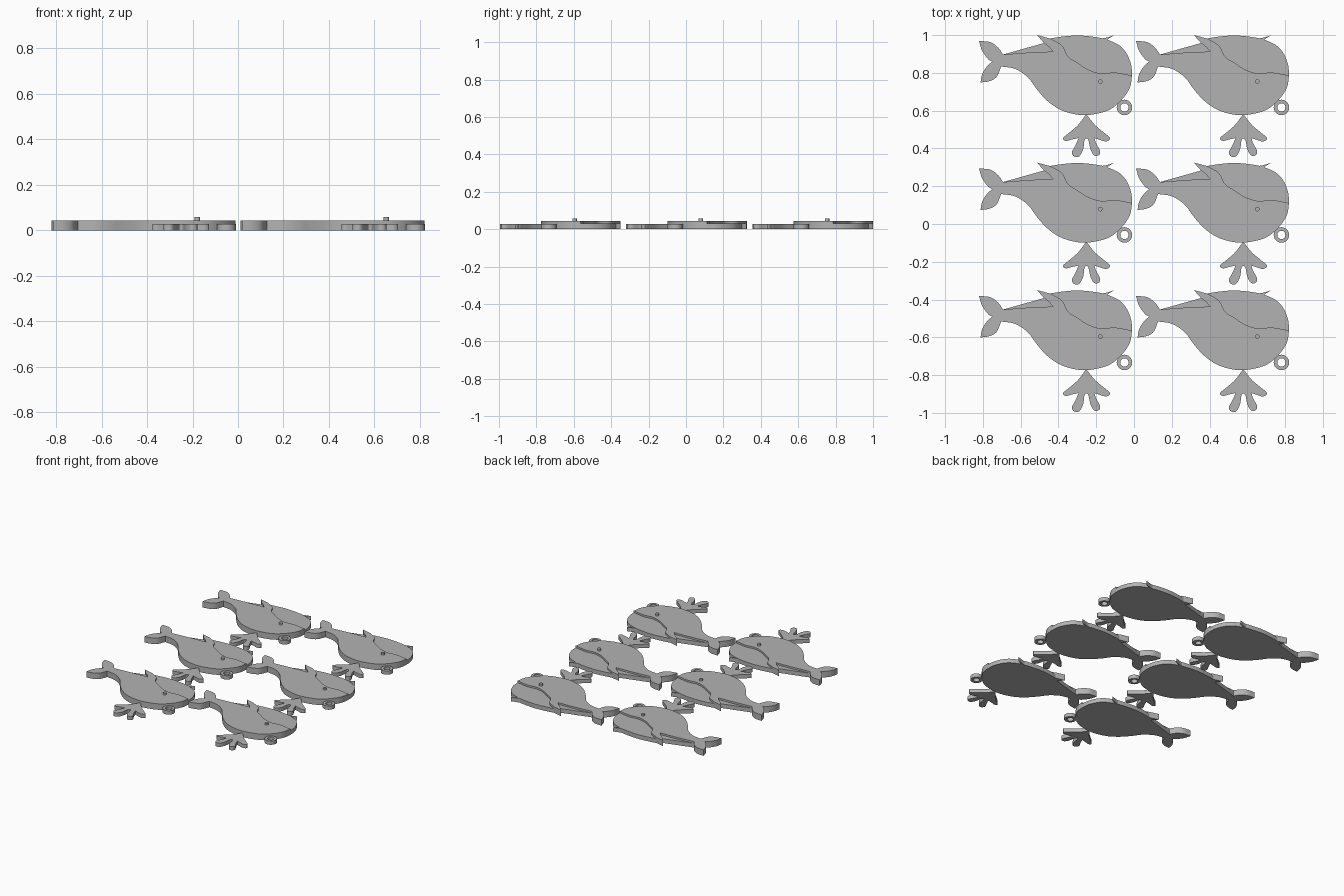
import bpy, bmesh, math
from mathutils import Vector

if "Cube" in bpy.data.objects:
    bpy.data.objects.remove(bpy.data.objects["Cube"])

grey = bpy.data.materials.new("grey")
grey.diffuse_color = (0.45, 0.45, 0.45, 1)
grey.use_nodes = True
grey.node_tree.nodes["Principled BSDF"].inputs["Base Color"].default_value = grey.diffuse_color

HIGH, LOW, EYE_TOP = 0.044, 0.031, 0.058


def smooth(pts, n=5):
    """Catmull-Rom curve through the points, last point left out."""
    p = [Vector(q) for q in pts]
    p = [2 * p[0] - p[1]] + p + [2 * p[-1] - p[-2]]
    out = []
    for a, b, c, d in zip(p, p[1:], p[2:], p[3:]):
        for i in range(n):
            t = i / n
            out.append(0.5 * (2 * b + (c - a) * t + (2 * a - 5 * b + 4 * c - d) * t * t
                              + (3 * b - a - 3 * c + d) * t ** 3))
    return out


def finish(name, bm, at):
    bmesh.ops.recalc_face_normals(bm, faces=bm.faces)
    me = bpy.data.meshes.new(name)
    bm.to_mesh(me)
    bm.free()
    me.materials.append(grey)
    ob = bpy.data.objects.new(name, me)
    ob.location = at
    bpy.context.collection.objects.link(ob)
    bpy.ops.object.select_all(action='DESELECT')
    ob.select_set(True)
    bpy.context.view_layer.objects.active = ob
    bpy.ops.object.shade_smooth_by_angle(angle=math.radians(30))


def plate(name, segments, height, at):
    """Flat plate whose outline is a chain of curves meeting at corners."""
    bm = bmesh.new()
    pts = [p for s in segments for p in smooth(s)]
    face = bm.faces.new([bm.verts.new((p.x / 100, p.y / 100, 0)) for p in pts])
    ext = bmesh.ops.extrude_face_region(bm, geom=[face], use_keep_orig=True)
    for v in ext["geom"]:
        if isinstance(v, bmesh.types.BMVert):
            v.co.z = height
    bmesh.ops.triangulate(bm, faces=[f for f in bm.faces if len(f.verts) > 4])
    finish(name, bm, at)


def ring(name, r_out, r_in, height, at, n=28):
    bm = bmesh.new()
    prof = [(r_out, 0), (r_out, height), (r_in, height), (r_in, 0)]
    rows = [[bm.verts.new((r * math.cos(a), r * math.sin(a), z)) for r, z in prof]
            for a in (2 * math.pi * i / n for i in range(n))]
    for i in range(n):
        a, b = rows[i], rows[(i + 1) % n]
        for j in range(4):
            k = (j + 1) % 4
            bm.faces.new((a[j], b[j], b[k], a[k]))
    finish(name, bm, at)


def pin(name, r, z0, z1, at):
    bm = bmesh.new()
    bmesh.ops.create_cone(bm, cap_ends=True, segments=20, radius1=r, radius2=r, depth=z1 - z0)
    finish(name, bm, (at[0], at[1], (z0 + z1) / 2))


# Outline curves, in hundredths of a unit around the centre of one whale
flukes = [
    [(-27.8, 22.2), (-30.4, 25.9), (-34.7, 28.8), (-40.5, 29.4)],
    [(-40.5, 29.4), (-38.9, 24.3), (-35.7, 19.8), (-33.6, 18.5)],
    [(-33.6, 18.5), (-36.8, 15.3), (-38.9, 11.6), (-39.7, 7.4)],
    [(-39.7, 7.4), (-34.7, 8.2), (-31, 10.6), (-28.8, 15.9)],
]
belly = [(-28.8, 15.9), (-21.4, 14.6), (-14.6, 10.1), (-9.8, 3.7), (-4, -2.6), (3.4, -7.4),
         (13, -9.8), (20.9, -9.3), (28.8, -6.9), (35.2, -1.6), (39.4, 4.8), (40.5, 11.1)]
jaw = [(40.5, 11.1), (31.5, 12.7), (24.1, 12.2), (17.2, 14.3), (11.4, 18), (6.6, 21.2),
       (3.4, 27), (-2.9, 30.7)]
fin_top = [(-2.9, 30.7), (-9.8, 32.5)]
fin_front = [(-9.8, 32.5), (-6.1, 28.3)]
fin_back = [(-6.1, 28.3), (-3.4, 26.2), (-1.3, 23.8)]
tail_line = [(-1.3, 23.8), (-13.5, 23.3), (-27.8, 22.2)]
tail_top = [(-27.8, 22.2), (-15, 25.8), (-6.1, 28.3)]
forehead = [(-2.9, 30.7), (3.4, 31.7), (11.4, 32.3), (19.3, 31.7), (26.2, 30.4),
            (33.1, 27.5), (37.3, 23.3), (40, 17), (40.5, 11.1)]
small_fin = [[(22, 30.6), (26.2, 31), (31, 32.4)], [(31, 32.4), (28, 30.5), (26.5, 28.5)],
             [(26.5, 28.5), (22, 30.6)]]
spray = [
    [(16.3, -9.3), (12, -15), (7.5, -19), (4, -22), (5.5, -23.5), (9, -22.7), (12.2, -22)],
    [(12.2, -22), (10.5, -26), (8.7, -29.5), (9.8, -31.7), (12.5, -31.7), (14.6, -28),
     (15.3, -23.5), (16.4, -22.2), (17.5, -23.5), (18.5, -28), (20.5, -31.2), (23, -31),
     (23.6, -28.8), (21.6, -25), (20.6, -22)],
    [(20.6, -22), (23.6, -23), (27, -23.8), (28.9, -22), (25.5, -19), (20.8, -15), (16.3, -9.3)],
]

# Two columns and three rows of whales
for col in (-0.4155, 0.4155):
    for row in (0.675, 0, -0.675):
        at = (col, row, 0)
        plate("body", flukes + [belly, jaw, fin_top, fin_front, fin_back, tail_line], HIGH, at)
        plate("head_cap", [forehead, jaw], LOW, at)
        plate("tail_ridge", [tail_top, fin_back, tail_line], LOW, at)
        plate("small_fin", small_fin, LOW - 0.001, at)
        plate("water_spray", spray, LOW - 0.003, at)
        ring("hanging_ring", 0.041, 0.022, LOW - 0.003, (col + 0.365, row - 0.058, 0))
        pin("eye", 0.012, HIGH - 0.005, EYE_TOP, (col + 0.237, row + 0.079))
